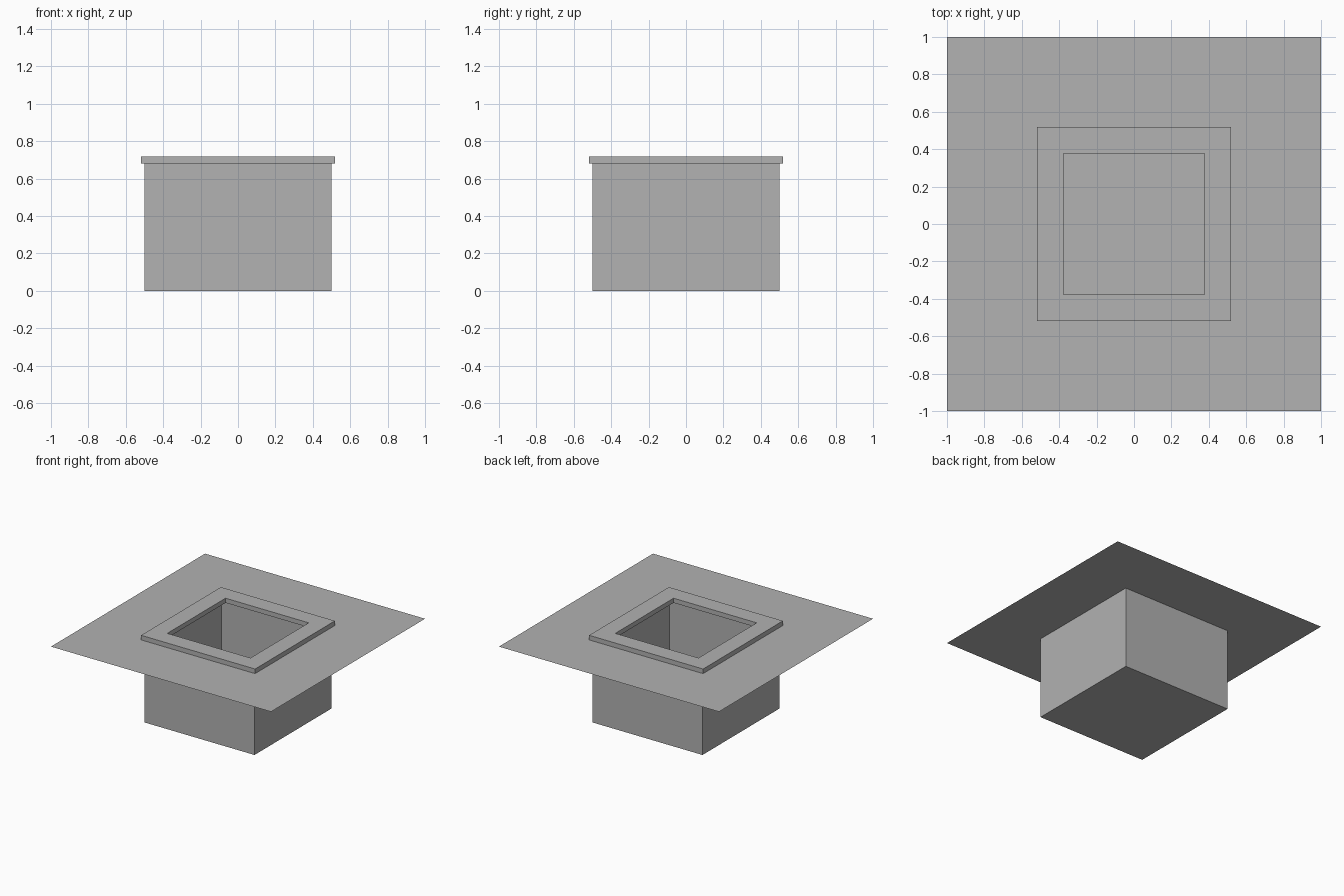
import bpy
import bmesh

if "Cube" in bpy.data.objects:
    bpy.data.objects.remove(bpy.data.objects["Cube"], do_unlink=True)

BOX_HALF = 0.5
RIM_OUTER = 0.518
RIM_INNER = 0.378
DECK_Z = 0.68
TOP_Z = 0.718

grey = bpy.data.materials.new("plain grey")
grey.use_nodes = True
colour = (0.445, 0.445, 0.445, 1)
grey.diffuse_color = colour
grey.node_tree.nodes["Principled BSDF"].inputs["Base Color"].default_value = colour


def square(bm, half, z):
    """Four corner vertices of a centred square, counterclockwise."""
    return [bm.verts.new((x * half, y * half, z))
            for x, y in ((-1, -1), (1, -1), (1, 1), (-1, 1))]


def bridge(bm, a, b):
    """Join two squares with a band of four faces."""
    for i in range(4):
        j = (i + 1) % 4
        bm.faces.new((a[i], a[j], b[j], b[i]))


def finish(bm, name):
    mesh = bpy.data.meshes.new(name)
    bm.to_mesh(mesh)
    bm.free()
    mesh.materials.append(grey)
    obj = bpy.data.objects.new(name, mesh)
    bpy.context.collection.objects.link(obj)
    return obj


# Open-topped box below the deck
bm = bmesh.new()
bottom = square(bm, BOX_HALF, 0)
bridge(bm, bottom, square(bm, BOX_HALF, DECK_Z))
bm.faces.new(bottom[::-1])
finish(bm, "box_shell")

# Thin flat deck with a square hole over the box
bm = bmesh.new()
bridge(bm, square(bm, 1, DECK_Z), square(bm, BOX_HALF, DECK_Z))
finish(bm, "deck_sheet")

# Raised square frame around the opening
bm = bmesh.new()
loops = [square(bm, half, z) for half, z in (
    (RIM_OUTER, DECK_Z), (RIM_OUTER, TOP_Z), (RIM_INNER, TOP_Z), (RIM_INNER, DECK_Z))]
for i in range(4):
    bridge(bm, loops[i], loops[(i + 1) % 4])
bmesh.ops.recalc_face_normals(bm, faces=bm.faces)
finish(bm, "opening_rim")
